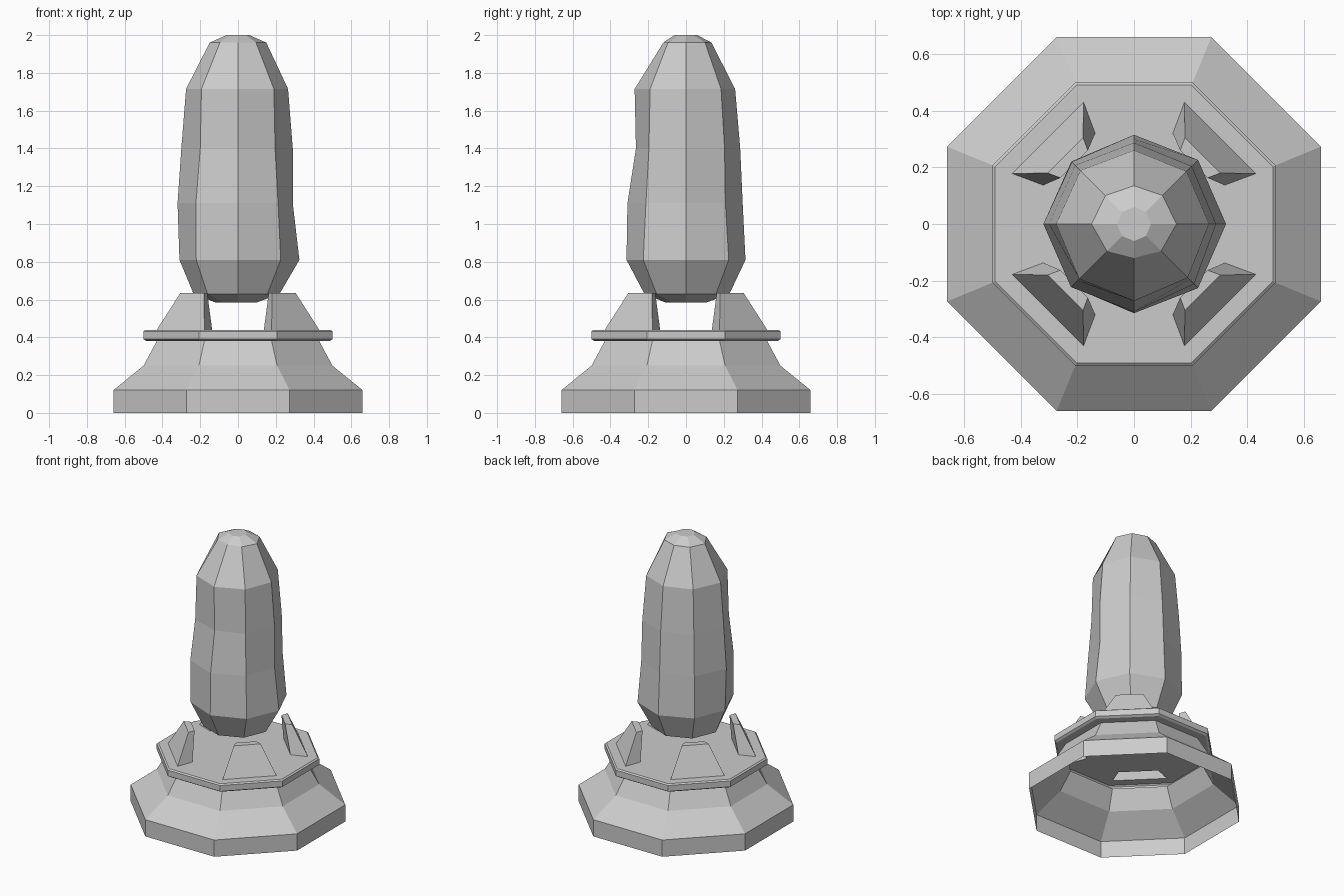
import bpy, bmesh
from math import sin, cos, pi

if "Cube" in bpy.data.objects:
    bpy.data.objects.remove(bpy.data.objects["Cube"])


def finish(bm, name):
    bmesh.ops.recalc_face_normals(bm, faces=bm.faces)
    mesh = bpy.data.meshes.new(name)
    bm.to_mesh(mesh)
    bm.free()
    obj = bpy.data.objects.new(name, mesh)
    bpy.context.collection.objects.link(obj)
    return obj


def ring(bm, radii, z, offset=0.0):
    return [bm.verts.new((r * cos(i * pi / 4 + offset), r * sin(i * pi / 4 + offset), z))
            for i, r in enumerate(radii)]


def bridge(bm, a, b):
    n = len(a)
    for i in range(n):
        bm.faces.new((a[i], a[(i + 1) % n], b[(i + 1) % n], b[i]))


# Base: hollow octagonal shell with open bottom, flats facing the axes
bm = bmesh.new()
profile = [(0.66, 0), (0.66, 0.12), (0.50, 0.25), (0.43, 0.38), (0.485, 0.38),
           (0.50, 0.39), (0.50, 0.432), (0.49, 0.44), (0.43, 0.44)]
rings = [ring(bm, [a / cos(pi / 8)] * 8, z, pi / 8) for a, z in profile]
for a, b in zip(rings, rings[1:]):
    bridge(bm, a, b)

# Fins: hollow trapezoid walls rising from the four diagonal sides of the deck
top = rings[-1]
deck = []
for k in range(4):
    c, s = cos(k * pi / 2), sin(k * pi / 2)

    def vert(x, y, z):
        return bm.verts.new((c * x - s * y, s * x + c * y, z))
    o1, o2 = top[2 * k], top[2 * k + 1]
    i1, i2 = vert(0.32, 0.137, 0.44), vert(0.137, 0.32, 0.44)
    t1, t2 = vert(0.305, 0.18, 0.635), vert(0.18, 0.305, 0.635)
    u1, u2 = vert(0.26, 0.163, 0.635), vert(0.163, 0.26, 0.635)
    bridge(bm, [o1, o2, i2, i1], [t1, t2, u2, u1])
    bm.faces.new((t1, t2, u2, u1))
    deck += [o1, i1, i2, o2]
bm.faces.new(deck)
bmesh.ops.triangulate(bm, faces=[f for f in bm.faces if len(f.verts) > 4])
bmesh.ops.dissolve_limit(bm, angle_limit=0.001, verts=[], edges=bm.edges)
finish(bm, "base_with_fins")

# Stone body: uneven eight-sided column; radii toward +x, +y, -x, -y per level
bm = bmesh.new()
levels = [(0.585, 0.10, 0.11, 0.12, 0.11),
          (0.63, 0.22, 0.23, 0.235, 0.22),
          (0.81, 0.325, 0.315, 0.31, 0.315),
          (1.11, 0.29, 0.30, 0.32, 0.31),
          (1.40, 0.29, 0.287, 0.30, 0.265),
          (1.715, 0.265, 0.26, 0.275, 0.272),
          (1.96, 0.15, 0.135, 0.15, 0.12),
          (2.00, 0.06, 0.06, 0.06, 0.06)]
rings = []
for z, *r in levels:
    radii = []
    for i in range(4):
        radii += [r[i], (r[i] + r[(i + 1) % 4]) / 2]
    rings.append(ring(bm, radii, z))
for a, b in zip(rings, rings[1:]):
    bridge(bm, a, b)
bm.faces.new(rings[0])
bm.faces.new(rings[-1])
finish(bm, "stone_body")
